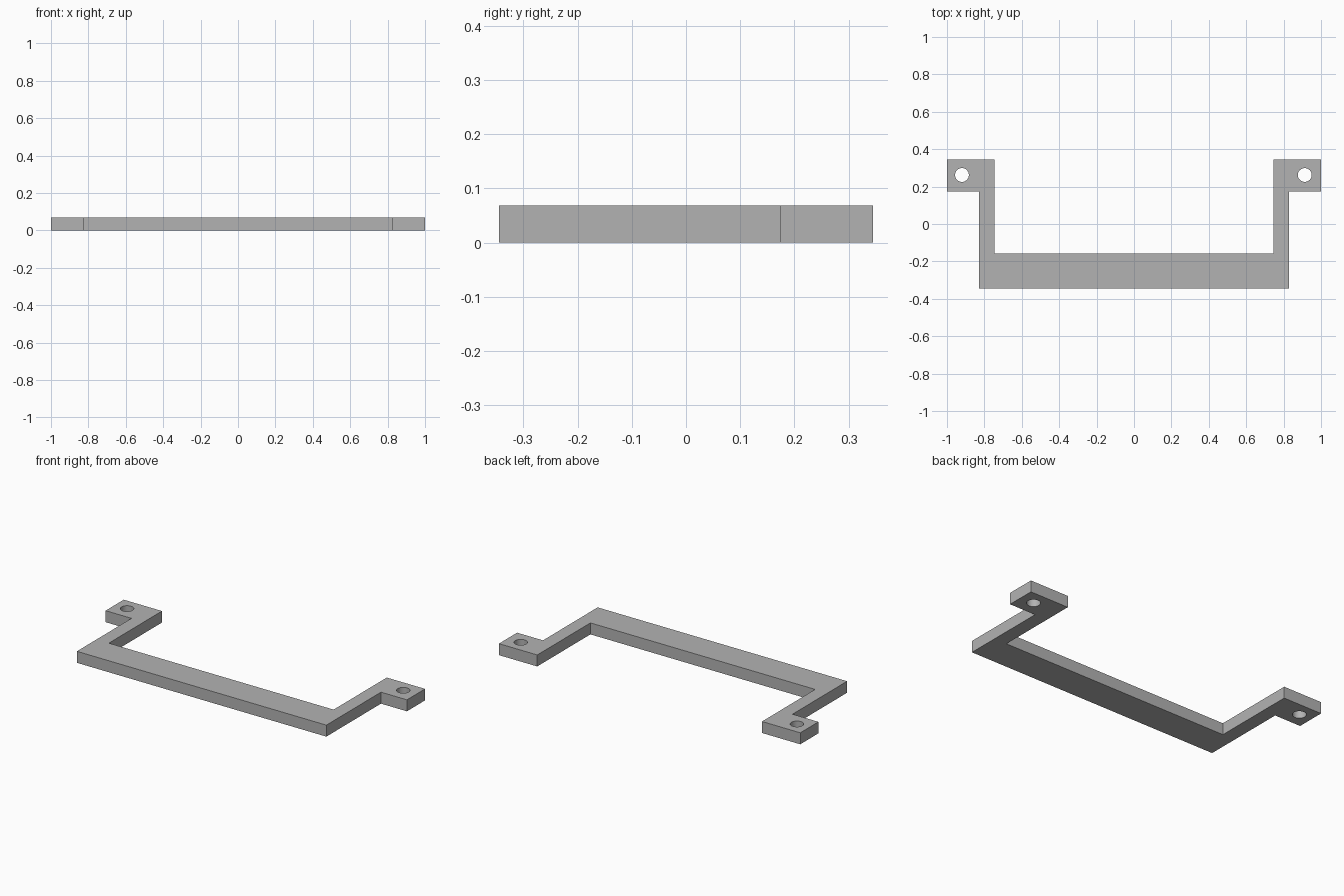
import bpy, bmesh

if "Cube" in bpy.data.objects:
    bpy.data.objects.remove(bpy.data.objects["Cube"])

HEIGHT = 0.069

grey = bpy.data.materials.new("plain grey")
grey.diffuse_color = (0.45, 0.45, 0.45, 1)
grey.use_nodes = True
grey.node_tree.nodes["Principled BSDF"].inputs["Base Color"].default_value = grey.diffuse_color

# Flat bracket: crossbar, two arms and two outward mounting tabs in one outline
half = [(0.828, -0.345), (0.828, 0.173), (1.0, 0.173), (1.0, 0.345),
        (0.746, 0.345), (0.746, -0.159)]
outline = half + [(-x, y) for x, y in reversed(half)]
bm = bmesh.new()
base = bm.faces.new([bm.verts.new((x, y, 0)) for x, y in outline])
top = bmesh.ops.extrude_face_region(bm, geom=[base])["geom"]
bmesh.ops.translate(bm, vec=(0, 0, HEIGHT),
                    verts=[g for g in top if isinstance(g, bmesh.types.BMVert)])
bmesh.ops.recalc_face_normals(bm, faces=bm.faces)
mesh = bpy.data.meshes.new("bracket")
bm.to_mesh(mesh)
bm.free()
mesh.materials.append(grey)
bracket = bpy.data.objects.new("bracket", mesh)
bpy.context.collection.objects.link(bracket)

# Screw holes through the tabs
cutters = []
for side, x in (("left", -0.92), ("right", 0.913)):
    bpy.ops.mesh.primitive_cylinder_add(vertices=40, radius=0.037, depth=0.3,
                                        location=(x, 0.262, HEIGHT / 2))
    cutter = bpy.context.object
    cutter.name = side + "_hole_cutter"
    cutter.data.materials.append(grey)
    cutter.hide_render = True
    cutters.append(cutter)
    cut = bracket.modifiers.new(side + "_hole", "BOOLEAN")
    cut.operation = "DIFFERENCE"
    cut.solver = "EXACT"
    cut.object = cutter

# Apply the cuts, then smooth the hole walls while keeping edges sharp
bpy.ops.object.select_all(action="DESELECT")
bracket.select_set(True)
bpy.context.view_layer.objects.active = bracket
for name in [m.name for m in bracket.modifiers]:
    bpy.ops.object.modifier_apply(modifier=name)
for cutter in cutters:
    bpy.data.objects.remove(cutter, do_unlink=True)
bpy.ops.object.shade_smooth_by_angle()
